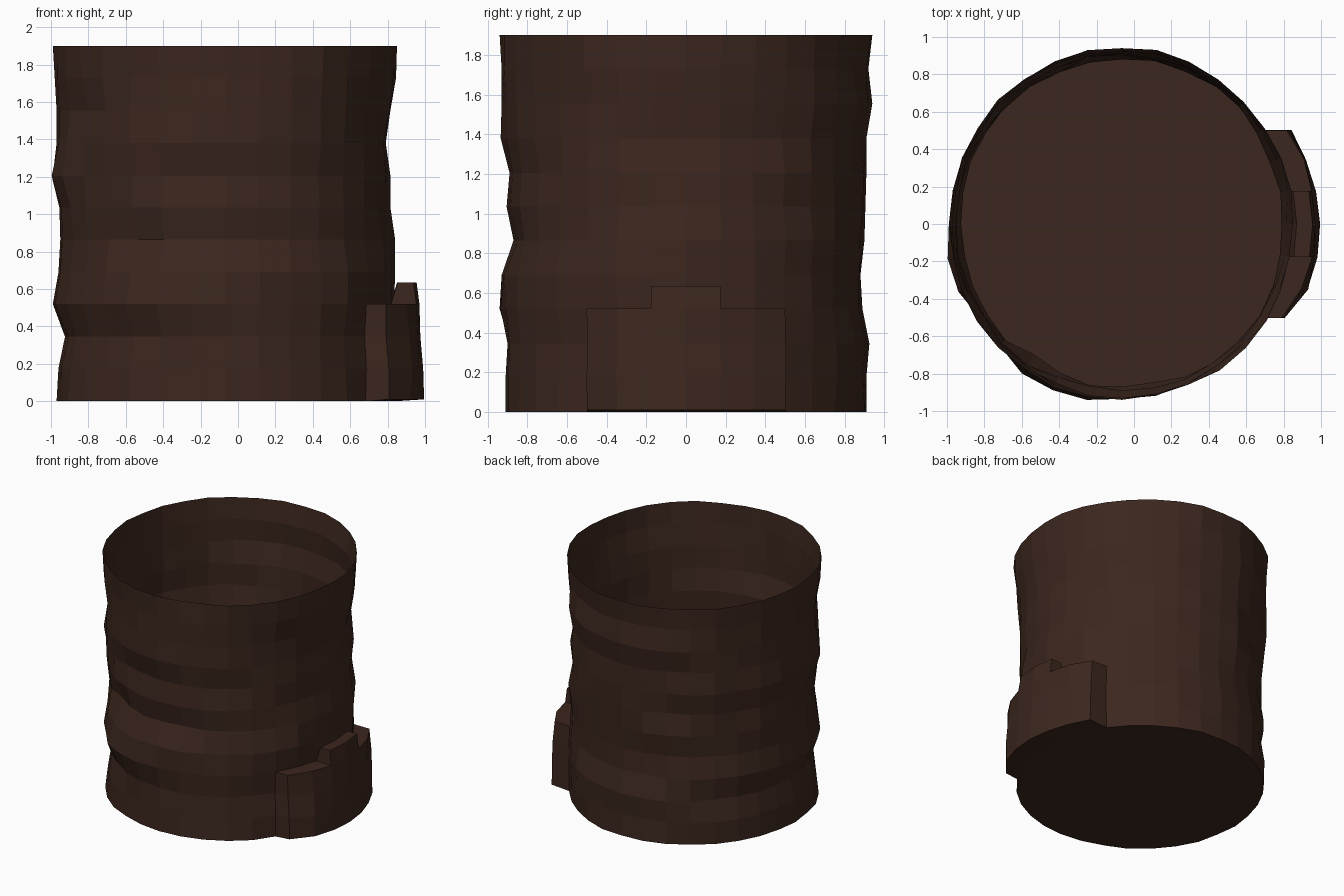
import bpy, bmesh, math, random

if "Cube" in bpy.data.objects:
    bpy.data.objects.remove(bpy.data.objects["Cube"])

random.seed(4)
SIDES = 32
CX = -0.065  # trunk axis; the root block sits on the +x side
Z = [0, .175, .345, .52, .69, .865, 1.035, 1.205, 1.38, 1.555, 1.73, 1.9]
# silhouette distance from the origin on the four sides, per ring
RIGHT = [.84, .84, .83, .835, .84, .84, .815, .815, .79, .815, .845, .85]
LEFT = [.97, .96, .925, .99, .96, .95, .955, .99, .97, .97, .98, .99]
FRONT = [.91, .91, .90, .935, .93, .87, .905, .89, .935, .93, .93, .94]
BACK = [.91, .91, .925, .89, .88, .90, .905, .91, .91, .94, .92, .94]
# chipped bark: (ring, side index) -> radial offset (24 = front, 16 = left)
CHIPS = {(4, 22): .02, (4, 23): .02, (5, 22): -.02, (5, 21): -.03,
         (3, 22): .03, (3, 23): .03, (3, 21): .02,
         (7, 18): .03, (8, 18): .02, (7, 17): .02, (9, 19): -.02,
         (5, 14): .02, (6, 10): -.02, (8, 12): .02}

bm = bmesh.new()


def radius(j, k):
    a = math.tau * k / SIDES
    c, s = math.cos(a), math.sin(a)
    side = RIGHT[j] - CX if c > 0 else LEFT[j] + CX
    depth = BACK[j] if s > 0 else FRONT[j]
    r = side * c * c + depth * s * s + CHIPS.get((j, k), 0)
    if k % 8:
        r += random.uniform(-.01, .01)
    return r


# bark wall, a single faceted skin open at the top
rings = []
for j, z in enumerate(Z):
    ring = []
    for k in range(SIDES):
        a = math.tau * k / SIDES
        r = radius(j, k)
        ring.append(bm.verts.new((CX + r * math.cos(a), r * math.sin(a), z)))
    rings.append(ring)
wall = {}
for j in range(len(Z) - 1):
    for k in range(SIDES):
        n = (k + 1) % SIDES
        wall[j, k] = bm.faces.new((rings[j][k], rings[j][n],
                                   rings[j + 1][n], rings[j + 1][k]))
# flat floor
bm.faces.new(rings[0][::-1])

# root block: low rows on the right side, pushed out along x
cols = list(range(-3, 3))
outer = {}
for j in range(4):
    for k in range(-3, 4):
        v = rings[j][k % SIDES].co
        push = (.155, .15, .145, .135)[j] - (.03 if k == -3 else 0)
        outer[j, k] = bm.verts.new((v.x + push, v.y, v.z + (.01 if j == 0 else 0)))
bm_del = []
for j in range(3):
    for k in cols:
        bm_del.append(wall[j, k % SIDES])
        bm.faces.new((outer[j, k], outer[j, k + 1], outer[j + 1, k + 1], outer[j + 1, k]))
    for k, flip in ((-3, 1), (3, -1)):
        q = (rings[j][k % SIDES], outer[j, k], outer[j + 1, k], rings[j + 1][k % SIDES])
        bm.faces.new(q[::flip])
shelf = {}
for k in cols:
    i0, i1 = rings[0][k % SIDES], rings[0][(k + 1) % SIDES]
    bm.faces.new((i0, i1, outer[0, k + 1], outer[0, k]))
    t0, t1 = rings[3][k % SIDES], rings[3][(k + 1) % SIDES]
    shelf[k] = bm.faces.new((t0, outer[3, k], outer[3, k + 1], t1))
bmesh.ops.delete(bm, geom=bm_del, context='FACES_ONLY')

# raised tooth on the middle of the shelf
base = [rings[3][-1], outer[3, -1], outer[3, 0], outer[3, 1], rings[3][1], rings[3][0]]
bmesh.ops.delete(bm, geom=[shelf[-1], shelf[0]], context='FACES_ONLY')
shift = (.035, -.015, -.015, -.015, .035, .035)
top = [bm.verts.new((v.co.x + d, v.co.y, .635)) for v, d in zip(base, shift)]
for i in range(6):
    n = (i + 1) % 6
    bm.faces.new((base[i], base[n], top[n], top[i]))
bm.faces.new((top[0], top[1], top[2], top[5]))
bm.faces.new((top[5], top[2], top[3], top[4]))

mesh = bpy.data.meshes.new("hollow_stump")
bm.to_mesh(mesh)
bm.free()
stump = bpy.data.objects.new("hollow_stump", mesh)
bpy.context.collection.objects.link(stump)

# dark bark colour
bark = bpy.data.materials.new("bark")
bark.diffuse_color = (.045, .02, .013, 1)
bark.use_nodes = True
bark.node_tree.nodes["Principled BSDF"].inputs["Base Color"].default_value = bark.diffuse_color
mesh.materials.append(bark)
